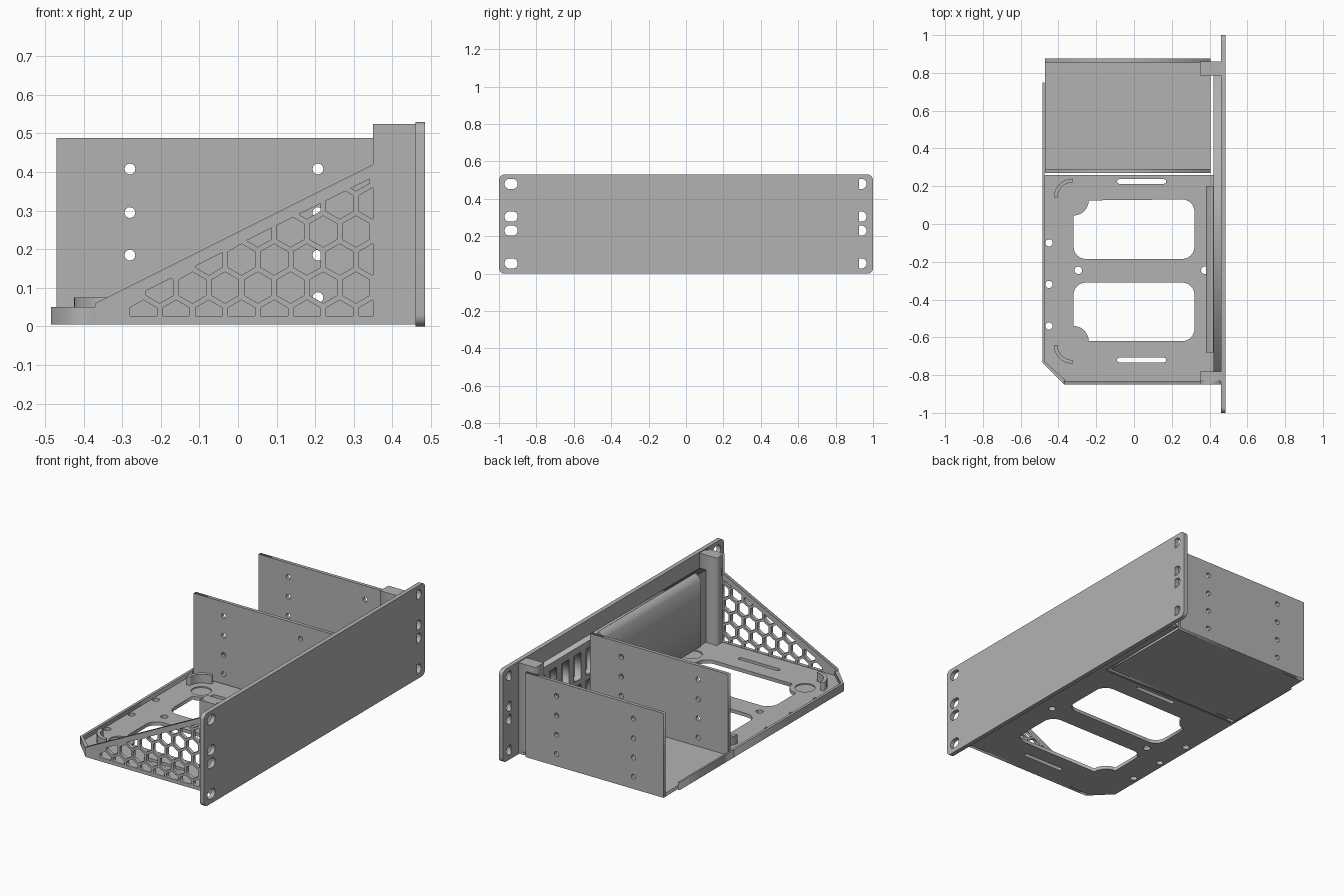
import bpy, math
from mathutils import Vector

if "Cube" in bpy.data.objects:
    bpy.data.objects.remove(bpy.data.objects["Cube"])

grey = bpy.data.materials.new("mid grey")
grey.diffuse_color = (0.45, 0.45, 0.45, 1)
grey.use_nodes = True
grey.node_tree.nodes["Principled BSDF"].inputs["Base Color"].default_value = grey.diffuse_color


# ---- helpers: closed 2D loops and a plate extruded from them ----
def rect(a0, b0, a1, b1, r=0.0, n=6):
    if r == 0:
        return [(a0, b0), (a1, b0), (a1, b1), (a0, b1)]
    pts = []
    for k, (a, b) in enumerate([(a1 - r, b1 - r), (a0 + r, b1 - r),
                                (a0 + r, b0 + r), (a1 - r, b0 + r)]):
        pts += arc(a, b, r, 90 * k, 90 * k + 90, n)
    return pts


def arc(a, b, r, d0, d1, n=8):
    return [(a + r * math.cos(math.radians(d0 + (d1 - d0) * i / n)),
             b + r * math.sin(math.radians(d0 + (d1 - d0) * i / n))) for i in range(n + 1)]


def circle(a, b, r, n=24):
    return arc(a, b, r, 0, 360, n)[:-1]


def plate(name, loops, lo, hi, axis="z"):
    """Outer loop first, then holes; extruded from lo to hi along the axis."""
    cu = bpy.data.curves.new(name, "CURVE")
    cu.dimensions = "2D"
    cu.fill_mode = "BOTH"
    cu.extrude = (hi - lo) / 2
    for loop in loops:
        clean = [p for i, p in enumerate(loop) if math.dist(p, loop[i - 1]) > 1e-5]
        sp = cu.splines.new("POLY")
        sp.points.add(len(clean) - 1)
        for p, co in zip(sp.points, clean):
            p.co = (co[0], co[1], 0, 1)
        sp.use_cyclic_u = True
    tmp = bpy.data.objects.new(name + "_curve", cu)
    bpy.context.collection.objects.link(tmp)
    me = bpy.data.meshes.new_from_object(tmp.evaluated_get(bpy.context.evaluated_depsgraph_get()))
    bpy.data.objects.remove(tmp)
    mid = (lo + hi) / 2
    for v in me.vertices:
        a, b, c = v.co
        v.co = {"z": Vector((a, b, c + mid)),
                "y": Vector((a, mid - c, b)),
                "x": Vector((c + mid, a, b))}[axis]
    me.materials.clear()
    me.materials.append(grey)
    ob = bpy.data.objects.new(name, me)
    bpy.context.collection.objects.link(ob)
    return ob


def clip(poly, na, nb, d):
    """Keep the part of a polygon where na*a + nb*b <= d."""
    out = []
    for i, q in enumerate(poly):
        p = poly[i - 1]
        fp, fq = na * p[0] + nb * p[1] - d, na * q[0] + nb * q[1] - d
        if (fp > 0) != (fq > 0):
            t = fp / (fp - fq)
            out.append((p[0] + t * (q[0] - p[0]), p[1] + t * (q[1] - p[1])))
        if fq <= 0:
            out.append(q)
    return out


def area(poly):
    return abs(sum(poly[i - 1][0] * q[1] - q[0] * poly[i - 1][1] for i, q in enumerate(poly))) / 2


# ---- face plate with rounded corners and rack slots ----
slots = []
for z in (0.055, 0.23, 0.305, 0.48):
    slots.append(rect(-0.97, z - 0.027, -0.9, z + 0.027, 0.026))
    slots.append(clip(rect(0.895, z - 0.027, 0.965, z + 0.027, 0.026), -1, 0, -0.925))
plate("face_plate", [rect(-1, 0, 1, 0.53, 0.03)] + slots, 0.46, 0.485, "x")

# ---- tray floor with two openings, each biting around a round boss ----
def opening(y0, y1, boss_y, top):
    x0, x1, r, b = -0.32, 0.32, 0.065, 0.08
    bite = arc(x0, boss_y, b, 0, -90) if top else arc(x0, boss_y, b, 90, 0)
    if top:
        return (bite + arc(x0 + r, y0 + r, r, 180, 270) + arc(x1 - r, y0 + r, r, 270, 360)
                + arc(x1 - r, y1 - r, r, 0, 90))
    return (bite + arc(x1 - r, y0 + r, r, 270, 360) + arc(x1 - r, y1 - r, r, 0, 90)
            + arc(x0 + r, y1 - r, r, 90, 180))


bosses = [(-0.32, 0.125), (-0.32, -0.62), (0.395, 0.125), (0.395, -0.62)]
floor = [[(-0.47, -0.73), (-0.36, -0.83), (0.46, -0.83), (0.46, 0.86),
          (0.42, 0.86), (0.42, 0.26), (-0.47, 0.26)],
         opening(-0.185, 0.13, 0.125, True), opening(-0.62, -0.31, -0.62, False)]
floor += [circle(x, y, 0.053) for x, y in bosses]
floor += [rect(-0.09, y - 0.012, 0.17, y + 0.012, 0.0115) for y in (0.225, -0.72)]
floor += [circle(-0.45, y, 0.019, 16) for y in (-0.1, -0.32, -0.54)]
floor += [circle(x, -0.245, 0.02, 16) for x in (-0.295, 0.375)]
plate("tray_floor", floor, 0.005, 0.025)

# recessed round seats and curved locating fences
for i, (x, y) in enumerate(bosses):
    plate(f"foot_seat_{i}", [circle(x, y, 0.053)], 0.005, 0.018)
for name, y, d in (("back", 0.14, 90), ("front", -0.64, 180)):
    plate(f"foot_fence_{name}",
          [arc(-0.325, y, 0.1, d, d + 90) + arc(-0.325, y, 0.08, d + 90, d)], 0.025, 0.075)

# ---- low rim around the open side and the cut corner ----
plate("tray_rim", [[(-0.485, 0.26), (-0.485, -0.735), (-0.37, -0.85), (-0.36, -0.83),
                    (-0.47, -0.73), (-0.47, 0.26)]], 0.005, 0.05)
plate("rim_extension", [rect(-0.485, 0.26, -0.475, 0.75)], 0.005, 0.05)

# ---- triangular side wall with clipped honeycomb ----
wall = [[(-0.37, 0.005), (0.46, 0.005), (0.46, 0.525), (0.35, 0.525), (0.35, 0.42), (-0.37, 0.06)]]
for row in range(6):
    for col in range(-1, 9):
        cx = -0.245 + 0.0847 * (col + 0.5 * (row % 2))
        cz = 0.028 + 0.0727 * row
        cell = arc(cx, cz, 0.0405, 30, 390, 6)[:-1]
        cell = clip(cell, 1, 0, 0.35)
        cell = clip(cell, 0, -1, -0.027)
        cell = clip(cell, -0.5, 1, 0.212)
        if len(cell) > 2 and area(cell) > 0.0003 and cx > -0.26:
            wall.append(cell)
plate("honeycomb_wall", wall, -0.85, -0.83, "y")

# ---- end posts behind the face plate ----
plate("post_front", [rect(0.35, -0.83, 0.46, -0.78)], 0.005, 0.525)
plate("post_back", [rect(0.35, 0.785, 0.46, 0.86)], 0.02, 0.525)

# ---- ribbed backing frame and the raised panel in front of it ----
ribs = [rect(-0.78, 0.025, 0.785, 0.44)]
for i in range(5):
    y = 0.24 + 0.11 * i
    ribs += [rect(y, 0.06, y + 0.065, 0.22), rect(y, 0.25, y + 0.065, 0.4)]
plate("backing_frame", ribs, 0.42, 0.46, "x")
plate("inner_panel", [[(0.38, 0.05), (0.42, 0.05), (0.42, 0.46), (0.41, 0.46), (0.38, 0.43)]],
      -0.68, 0.2, "y")

# ---- U-shaped bracket: base and two drilled cheeks ----
plate("bracket_base", [rect(-0.47, 0.29, 0.405, 0.855)], 0.005, 0.025)
holes = [circle(x, z, 0.014, 16) for x in (-0.28, 0.207) for z in (0.075, 0.185, 0.295, 0.408)]
for name, y in (("inner", 0.27), ("outer", 0.855)):
    plate(f"bracket_cheek_{name}", [rect(-0.47, 0.005, 0.405, 0.488)] + holes, y, y + 0.02, "y")
